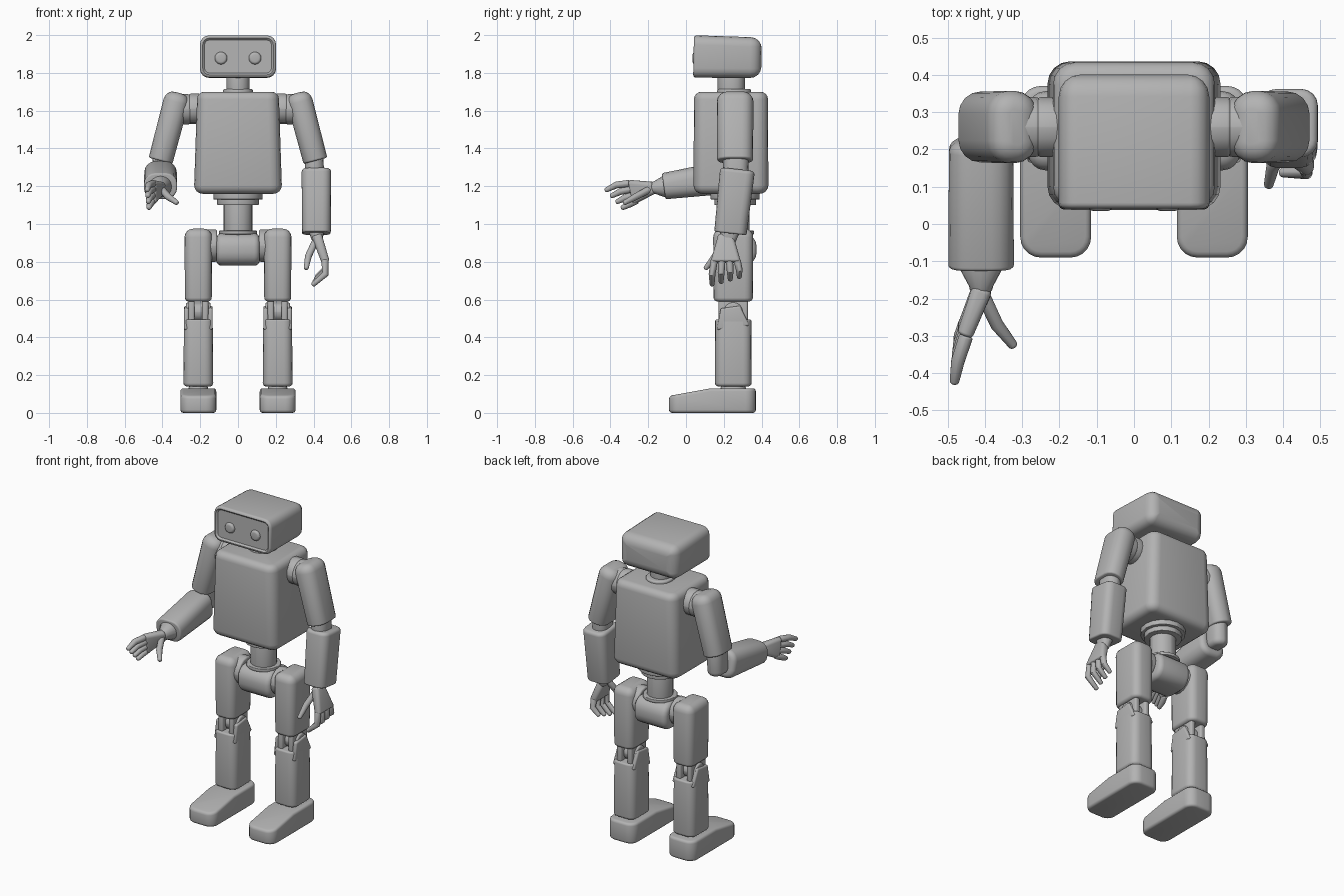
import bpy, bmesh, math
from mathutils import Vector

cube = bpy.data.objects.get("Cube")
if cube:
    bpy.data.objects.remove(cube)

grey = bpy.data.materials.new("plain grey")
grey.use_nodes = True
colour = (.45, .45, .45, 1)
grey.diffuse_color = colour
grey.node_tree.nodes["Principled BSDF"].inputs["Base Color"].default_value = colour

ACROSS = Vector((1, 0, 0))
DEPTH = Vector((0, 1, 0))


def finish(name, bm):
    """Turn the bmesh into a smooth-shaded grey object."""
    bmesh.ops.recalc_face_normals(bm, faces=bm.faces)
    mesh = bpy.data.meshes.new(name)
    bm.to_mesh(mesh)
    bm.free()
    mesh.materials.append(grey)
    part = bpy.data.objects.new(name, mesh)
    bpy.context.collection.objects.link(part)
    bpy.ops.object.select_all(action="DESELECT")
    part.select_set(True)
    bpy.context.view_layer.objects.active = part
    bpy.ops.object.shade_smooth_by_angle(angle=math.radians(40))


def outline(half_u, half_v, corner, steps=5):
    """Rounded rectangle as a list of points."""
    corner = max(.001, min(corner, half_u * .98, half_v * .98))
    points = []
    for quarter, (sign_u, sign_v) in enumerate(((1, 1), (-1, 1), (-1, -1), (1, -1))):
        for step in range(steps):
            angle = math.pi / 2 * (quarter + step / (steps - 1))
            points.append((sign_u * (half_u - corner) + corner * math.cos(angle),
                           sign_v * (half_v - corner) + corner * math.sin(angle)))
    return points


def loft(name, points, sizes, corner=1, soft=.01, soft_end=.01, side=ACROSS, recess=0):
    """Skin rounded rectangles along points; soft values round the two ends."""
    points = [Vector(p) for p in points]
    last = len(points) - 1
    rings = []
    for i, (point, (u, v)) in enumerate(zip(points, sizes)):
        along = (points[min(i + 1, last)] - points[max(i - 1, 0)]).normalized()
        if 0 < i < last:
            rings.append((point, along, u, v, corner))
            continue
        radius, inward = (soft_end, -along) if i else (soft, along)
        cap = []
        for step in range(5):
            turn = step * math.pi / 8
            inset = radius * (1 - math.sin(turn))
            centre = point + inward * radius * (1 - math.cos(turn))
            cap.append((centre, along, u - inset, v - inset, corner - inset))
        if recess and i == 0:
            rim = soft + recess
            rings.append((point + along * recess, along, u - rim, v - rim, corner - rim))
        rings += cap[::-1] if i else cap

    bm = bmesh.new()
    loops = []
    for centre, along, u, v, radius in rings:
        axis_u = (side - along * side.dot(along)).normalized()
        axis_v = along.cross(axis_u)
        loops.append([bm.verts.new(centre + axis_u * a + axis_v * b)
                      for a, b in outline(u, v, radius)])
    for lower, upper in zip(loops, loops[1:]):
        for i in range(len(lower)):
            bm.faces.new((lower[i - 1], lower[i], upper[i], upper[i - 1]))
    bm.faces.new(loops[0])
    bm.faces.new(loops[-1])
    finish(name, bm)


def limb(name, start, end, size, end_size=None, **style):
    """Straight part from start to end."""
    loft(name, (start, end), (size, end_size or size), **style)


def drum(name, centre, axis, radius, **style):
    """Round part reaching from centre - axis to centre + axis."""
    centre = Vector(centre)
    limb(name, centre - axis, centre + axis, (radius, radius),
         side=DEPTH if axis.x else ACROSS, **style)


def hand(label, wrist, forward, spread, bend, thumb):
    """Palm, four curled fingers fanned along spread, and a thumb."""
    wrist, forward, spread, bend, thumb = map(Vector, (wrist, forward, spread, bend, thumb))
    knuckles = wrist + forward
    width = spread.length
    limb(label + "palm", wrist - forward * .1, knuckles + forward * .1,
         (.027, width * .7), (.022, width * 1.3), corner=.02)
    thick = [(r, r) for r in (.019, .018, .013)]
    for i, finger in enumerate(("index", "middle", "ring", "little")):
        offset = spread * (i / 1.5 - 1)
        length = 1 - i / 10
        base = knuckles + offset
        middle = base + (forward / 2 + bend / 4) * length + offset / 5
        loft(label + finger + "_finger", (base, middle, middle + bend * length), thick,
             soft=.005)
    loft(label + "thumb", (wrist, wrist + thumb / 2 + bend / 4, wrist + thumb), thick)


def foot(name, inner, width):
    """Side profile extruded across, with rounded plan corners and rims."""
    toe, heel, top = -.09, .37, .13
    bm = bmesh.new()
    profile = ((toe, 0), (heel, 0), (heel, top), (top, top), (toe, .09))
    face = bm.faces.new([bm.verts.new((inner, y, z)) for y, z in profile])
    grown = bmesh.ops.extrude_face_region(bm, geom=[face])["geom"]
    bmesh.ops.translate(bm, verts=[v for v in grown if isinstance(v, bmesh.types.BMVert)],
                        vec=ACROSS * width)
    bmesh.ops.recalc_face_normals(bm, faces=bm.faces)
    uprights = []
    for edge in bm.edges:
        run = edge.verts[0].co - edge.verts[1].co
        if abs(run.z) > .08 and abs(run.x) < .01:
            uprights.append(edge)
    bmesh.ops.bevel(bm, geom=uprights, offset=.055, segments=5, profile=.5, affect="EDGES")
    rims = [e for e in bm.edges if e.calc_face_angle(0) > 1]
    bmesh.ops.bevel(bm, geom=rims, offset=.016, segments=3, profile=.5, affect="EDGES")
    finish(name, bm)


# Head with recessed face, neck and collar
limb("head", (0, .04, 1.887), (0, .4, 1.88), (.202, .112), (.202, .108),
     corner=.05, soft=.015, soft_end=.06, recess=.01)
limb("neck", (0, .24, 1.67), (0, .24, 1.8), (.062, .072))
limb("collar", (0, .255, 1.67), (0, .255, 1.715), (.08, .09))

# Torso
limb("torso", (0, .238, 1.16), (0, .238, 1.7), (.232, .198), (.217, .196),
     corner=.06, soft=.045, soft_end=.04)

# Waist and pelvis
for name, z, half_height, radius in (("waist_ring", 1.15, .02, .13), ("waist_disc", 1.12, .02, .11),
                                     ("waist_column", 1.02, .1, .076), ("waist_flange", .955, .01, .1)):
    drum(name, (0, .26, z), Vector((0, 0, half_height)), radius, soft=.004, soft_end=.004)
limb("pelvis", (-.115, .26, .865), (.115, .26, .865), (.114, .086),
     corner=.07, soft=.03, soft_end=.03, side=DEPTH)

for sign, label in ((1, "left_"), (-1, "right_")):
    leg_x, arm_x, y = sign * .21, sign * .41, .25

    # Eye
    drum(label + "eye", (sign * .09, .055, 1.878), DEPTH * .02, .033, soft=.014)

    # Shoulder and upper arm
    drum(label + "shoulder", (sign * .23, .26, 1.61), ACROSS * .03, .08)
    drum(label + "shoulder_cap", (sign * .3, .26, 1.607), ACROSS * .06, .08,
         soft=.025, soft_end=.025)
    limb(label + "upper_arm", (sign * .315, .26, 1.695), (arm_x, .26, 1.335),
         (.068, .097), (.065, .095), corner=.06, soft=.05)
    limb(label + "elbow", (sign * .4, .265, 1.38), (arm_x, .26, 1.2), (.05, .068), soft_end=.03)

    # Hip and thigh
    drum(label + "hip", (sign * .16, y, .885), ACROSS * .05, .085)
    limb(label + "thigh", (leg_x, y, .975), (leg_x, y, .59), (.073, .106), (.071, .104),
         corner=.045, soft=.045, soft_end=.02)

    # Knee links on an axle, held by cheeks on the shin
    drum(label + "knee_axle", (leg_x, y, .535), ACROSS * .065, .05)
    for way in (-1, 1):
        link_x, cheek_x = leg_x + way * .036, leg_x + way * .063
        limb(label + "knee_link", (link_x, y, .48), (link_x, y, .61), (.017, .078), corner=.012)
        limb(label + "shin_cheek", (cheek_x, y, .45), (cheek_x, .235, .56),
             (.013, .085), (.013, .055), corner=.01)
    limb(label + "shin", (leg_x, y, .14), (leg_x, y, .495), (.079, .097), (.076, .096),
         corner=.045, soft=.018)

    # Ankle and foot
    limb(label + "ankle", (leg_x, y, .1), (leg_x, y, .16), (.06, .075), (.045, .06))
    foot(label + "foot", leg_x - .095, .19)

# Left forearm, hanging
limb("left_forearm", (.415, .273, 1.29), (.415, .235, .95), (.078, .092), (.076, .086),
     corner=.045, soft=.02)
limb("left_wrist", (.415, .235, .98), (.42, .22, .9), (.045, .055), (.025, .04))
hand("left_", wrist=(.42, .21, .93), forward=(.04, 0, -.12), spread=(0, .06, 0),
     bend=(-.07, 0, -.06), thumb=(-.06, -.11, -.17))

# Right forearm, reaching forward
limb("right_forearm", (-.41, .225, 1.25), (-.41, -.118, 1.2), (.086, .088), (.088, .07),
     corner=.06, soft=.03)
limb("right_wrist", (-.41, -.1, 1.2), (-.41, -.187, 1.19), (.063, .06), (.032, .033), soft_end=.02)
hand("right_", wrist=(-.41, -.18, 1.19), forward=(-.04, -.1, -.02), spread=(0, .02, -.045),
     bend=(-.01, -.06, -.03), thumb=(.09, -.15, -.08))
